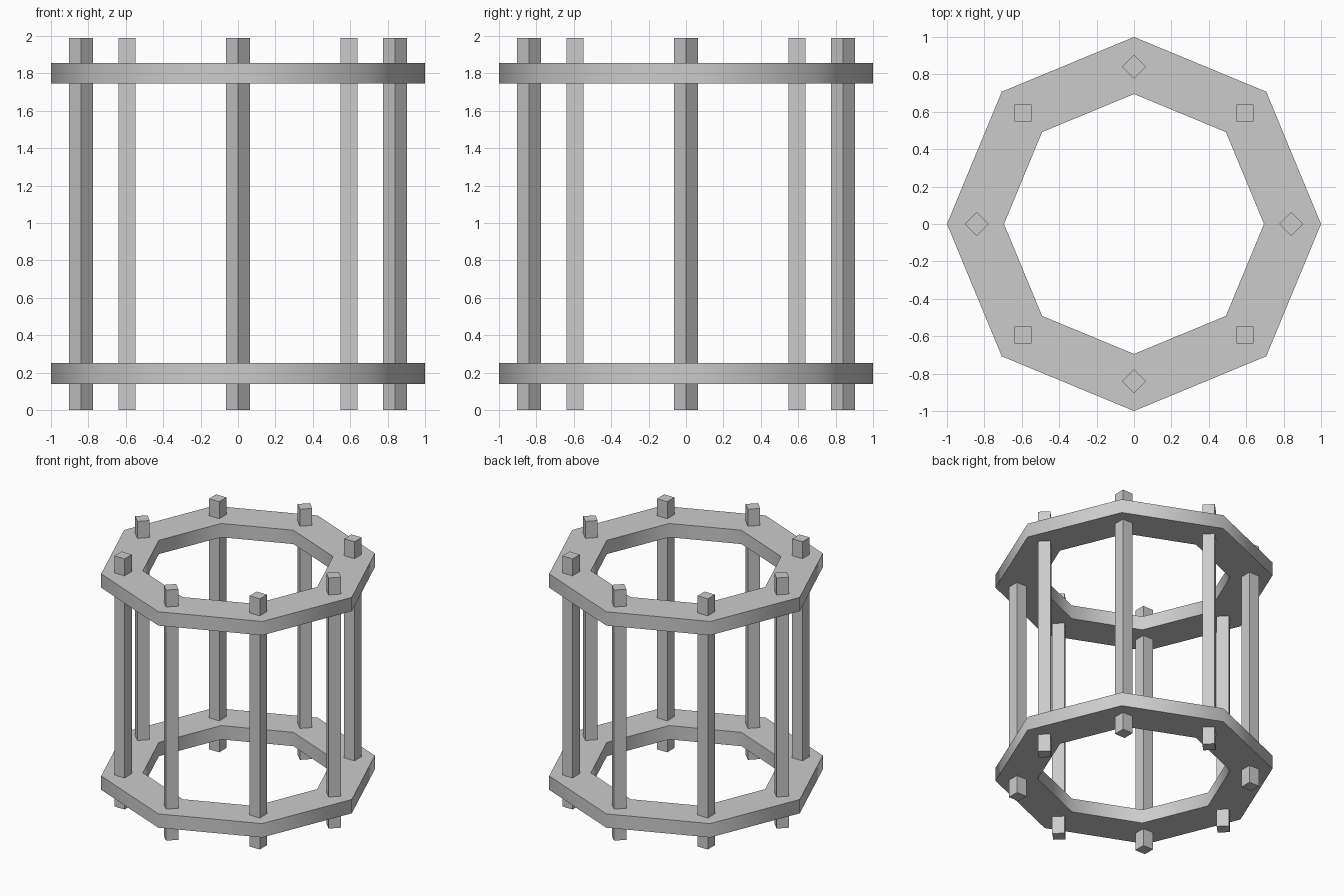
import bpy, bmesh
from math import cos, sin, pi, radians

if "Cube" in bpy.data.objects:
    bpy.data.objects.remove(bpy.data.objects["Cube"])

SIDES = 8
OUTER, INNER = 1.0, 0.695
RING_H = 0.11
POST_R, POST_W, POST_H = 0.84, 0.09, 1.99


def ring(name, z0):
    """Octagonal flat ring with its bottom at z0."""
    bm = bmesh.new()
    loops = []
    for r, z in ((OUTER, z0), (OUTER, z0 + RING_H), (INNER, z0 + RING_H), (INNER, z0)):
        loops.append([bm.verts.new((r * cos(2 * pi * i / SIDES), r * sin(2 * pi * i / SIDES), z))
                      for i in range(SIDES)])
    for k in range(4):
        a, b = loops[k], loops[(k + 1) % 4]
        for i in range(SIDES):
            j = (i + 1) % SIDES
            bm.faces.new((a[i], a[j], b[j], b[i]))
    bmesh.ops.recalc_face_normals(bm, faces=bm.faces)
    mesh = bpy.data.meshes.new(name)
    bm.to_mesh(mesh)
    bm.free()
    ob = bpy.data.objects.new(name, mesh)
    bpy.context.collection.objects.link(ob)
    # soft shading around the rim, crisp top and bottom edges
    bpy.ops.object.select_all(action='DESELECT')
    ob.select_set(True)
    bpy.context.view_layer.objects.active = ob
    bpy.ops.object.shade_smooth_by_angle(angle=radians(50))


# Two octagonal rings
ring("lower_ring", 0.14)
ring("upper_ring", 1.745)

# Square posts, one at each ring corner, turned corner-outwards on the axes
for i in range(SIDES):
    a = 2 * pi * i / SIDES
    bpy.ops.mesh.primitive_cube_add(
        size=1, location=(POST_R * cos(a), POST_R * sin(a), POST_H / 2),
        rotation=(0, 0, a + pi / 4))
    post = bpy.context.object
    post.name = f"post_{i + 1}"
    post.scale = (POST_W, POST_W, POST_H)
